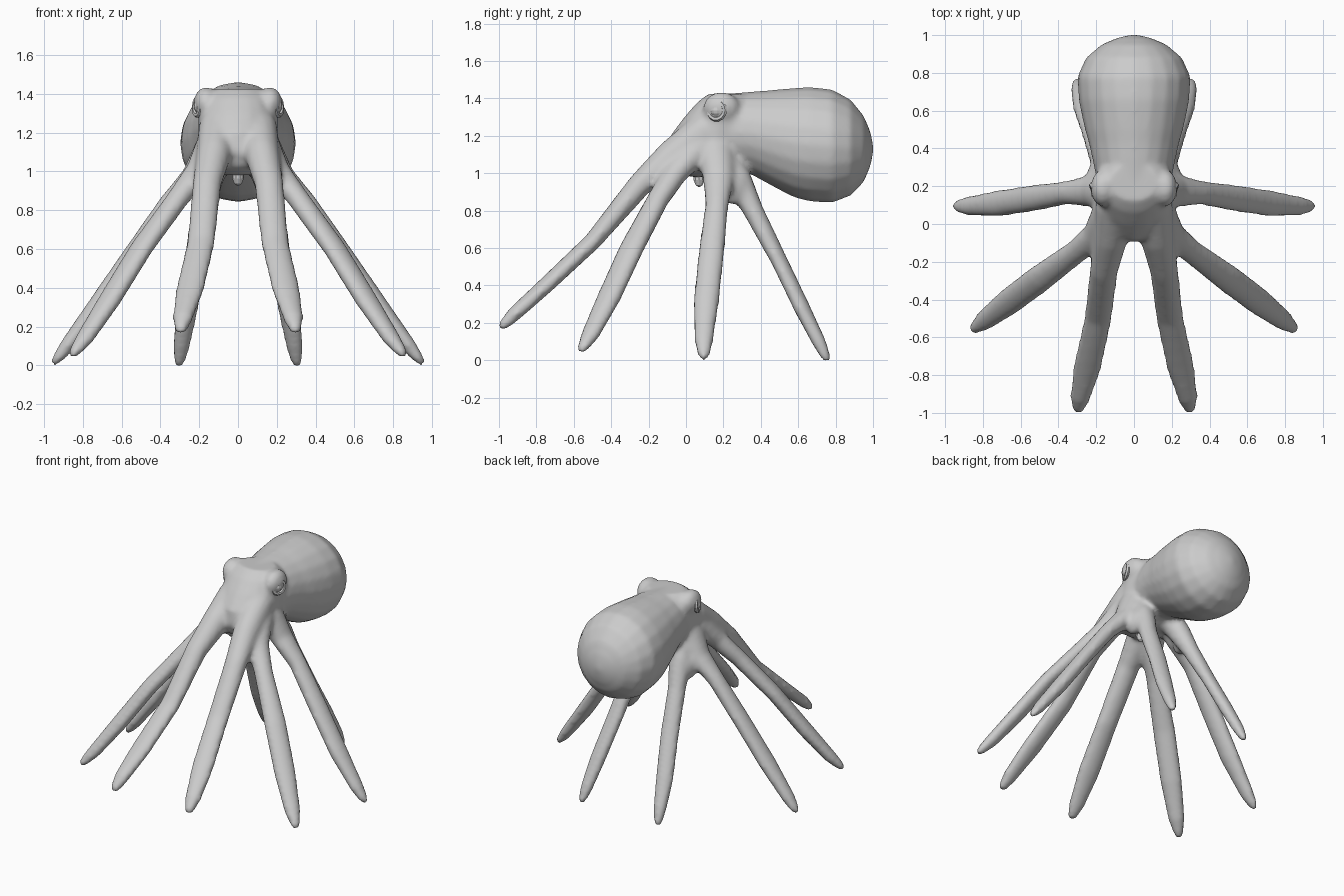
import bpy, bmesh
from math import cos, sin, pi
from mathutils import Vector

if "Cube" in bpy.data.objects:
    bpy.data.objects.remove(bpy.data.objects["Cube"])


def loft(bm, rings, sides):
    """Skin a list of (centre, u axis, v axis) ellipses and cap both ends."""
    loops = []
    for c, u, v in rings:
        loops.append([bm.verts.new(c + u * cos(2 * pi * i / sides) + v * sin(2 * pi * i / sides))
                      for i in range(sides)])
    faces = []
    for a, b in zip(loops, loops[1:]):
        for i in range(sides):
            j = (i + 1) % sides
            faces.append(bm.faces.new((a[i], a[j], b[j], b[i])))
    faces.append(bm.faces.new(loops[0][::-1]))
    faces.append(bm.faces.new(loops[-1]))
    bmesh.ops.recalc_face_normals(bm, faces=faces)


def ball(bm, centre, radii, seg=16):
    """Ellipsoid made of stacked rings."""
    c, (rx, ry, rz) = Vector(centre), radii
    rings = []
    for k in range(seg // 2 + 1):
        t = 0.06 + (pi - 0.12) * k / (seg // 2)
        rings.append((c + Z * rz * cos(t), X * rx * sin(t), Y * ry * sin(t)))
    loft(bm, rings, seg)


def arm(bm, pts, s):
    """Tapering flattened arm along x, y, z, half width, half thickness points."""
    ps = [Vector((p[0] * s, p[1], p[2])) for p in pts]
    rings = []
    for i, p in enumerate(ps):
        t = (ps[min(i + 1, len(ps) - 1)] - ps[max(i - 1, 0)]).normalized()
        side = t.cross(Z).normalized()
        rings.append((p, side * (pts[i][3] + .005), side.cross(t) * (pts[i][4] + .005)))
    t = (ps[-1] - ps[-2]).normalized()
    rings.append((ps[-1] + t * .025, rings[-1][1] * .8, rings[-1][2] * .8))
    rings.append((ps[-1] + t * .047, rings[-2][1] * .4, rings[-2][2] * .4))
    loft(bm, rings, 14)


def finish(bm, name):
    me = bpy.data.meshes.new(name)
    bm.to_mesh(me)
    bm.free()
    ob = bpy.data.objects.new(name, me)
    bpy.context.collection.objects.link(ob)
    return ob


X, Y, Z = Vector((1, 0, 0)), Vector((0, 1, 0)), Vector((0, 0, 1))

# Arms, front pair to back pair
ARMS = [
    [(.1, .1, 1.22, .1, .1), (.125, -.08, 1.085, .085, .085), (.16, -.25, .935, .07, .06),
     (.19, -.5, .635, .068, .042), (.245, -.75, .4, .07, .038), (.285, -.92, .245, .05, .034),
     (.293, -.965, .2, .034, .026)],
    [(.12, .08, 1.15, .09, .08), (.2, -.06, 1.0, .07, .06), (.31, -.15, .86, .058, .05),
     (.5, -.29, .6, .07, .045), (.66, -.41, .34, .068, .044), (.79, -.51, .14, .05, .036),
     (.835, -.545, .08, .032, .026)],
    [(.14, .16, 1.12, .1, .08), (.23, .175, .97, .08, .06), (.36, .165, .83, .058, .047),
     (.545, .135, .57, .066, .044), (.725, .108, .31, .065, .044), (.885, .095, .095, .045, .034),
     (.927, .095, .04, .032, .024)],
    [(.1, .2, 1.1, .09, .08), (.15, .28, .96, .07, .07), (.18, .36, .8, .056, .05),
     (.22, .5, .53, .058, .038), (.265, .62, .28, .055, .038), (.293, .715, .09, .04, .032),
     (.3, .74, .035, .03, .024)],
]

# Mantle sack: y, centre z, half width, half height
MANTLE = [(.2, 1.225, .19, .2), (.35, 1.215, .222, .222), (.43, 1.195, .24, .247), (.5, 1.18, .26, .27),
          (.58, 1.163, .278, .293), (.66, 1.155, .293, .306), (.78, 1.145, .3, .304),
          (.88, 1.137, .255, .257), (.95, 1.13, .172, .178), (.985, 1.13, .09, .095),
          (1.003, 1.13, .01, .01)]

# Head: z, centre y, half width, half depth
HEAD = [(1.425, .22, .13, .1), (1.38, .22, .18, .16), (1.3, .2, .205, .21), (1.2, .16, .205, .245),
        (1.1, .13, .2, .225), (1.02, .12, .18, .18), (.98, .12, .1, .1)]

# Everything soft is fused into one skin
bm = bmesh.new()
loft(bm, [(Vector((0, y, z)), X * rx, Y * ry) for z, y, rx, ry in HEAD], 20)
loft(bm, [(Vector((0, y, z)), X * rx, Z * rz) for y, z, rx, rz in MANTLE], 20)
for s in (1, -1):
    for pts in ARMS:
        arm(bm, pts, s)
    ball(bm, (.165 * s, .19, 1.35), (.065, .1, .085))    # brow bulge
    ball(bm, (.2 * s, .25, .92), (.05, .08, .09))        # web between side and back arms
skin = finish(bm, "octopus_skin")
m = skin.modifiers.new("fuse", 'REMESH')
m.mode = 'VOXEL'
m.voxel_size = .016
m.use_smooth_shade = True
m = skin.modifiers.new("soften", 'SMOOTH')
m.factor = .5
m.iterations = 7

# Eyes with a raised lid ring, facing out and a little forward
for s, name in ((1, "right"), (-1, "left")):
    bm = bmesh.new()
    ball(bm, (.2 * s, .165, 1.335), (.028, .036, .034), 12)
    finish(bm, "eye_" + name)
    bpy.ops.mesh.primitive_torus_add(
        location=(.205 * s, .165, 1.335), major_radius=.046, minor_radius=.014,
        major_segments=14, minor_segments=6,
        rotation=Vector((.9 * s, -.4, .1)).to_track_quat('Z', 'Y').to_euler())
    bpy.context.object.name = "eyelid_" + name

# Beak under the head
bm = bmesh.new()
ball(bm, (0, .07, .98), (.032, .032, .055), 10)
finish(bm, "beak")
